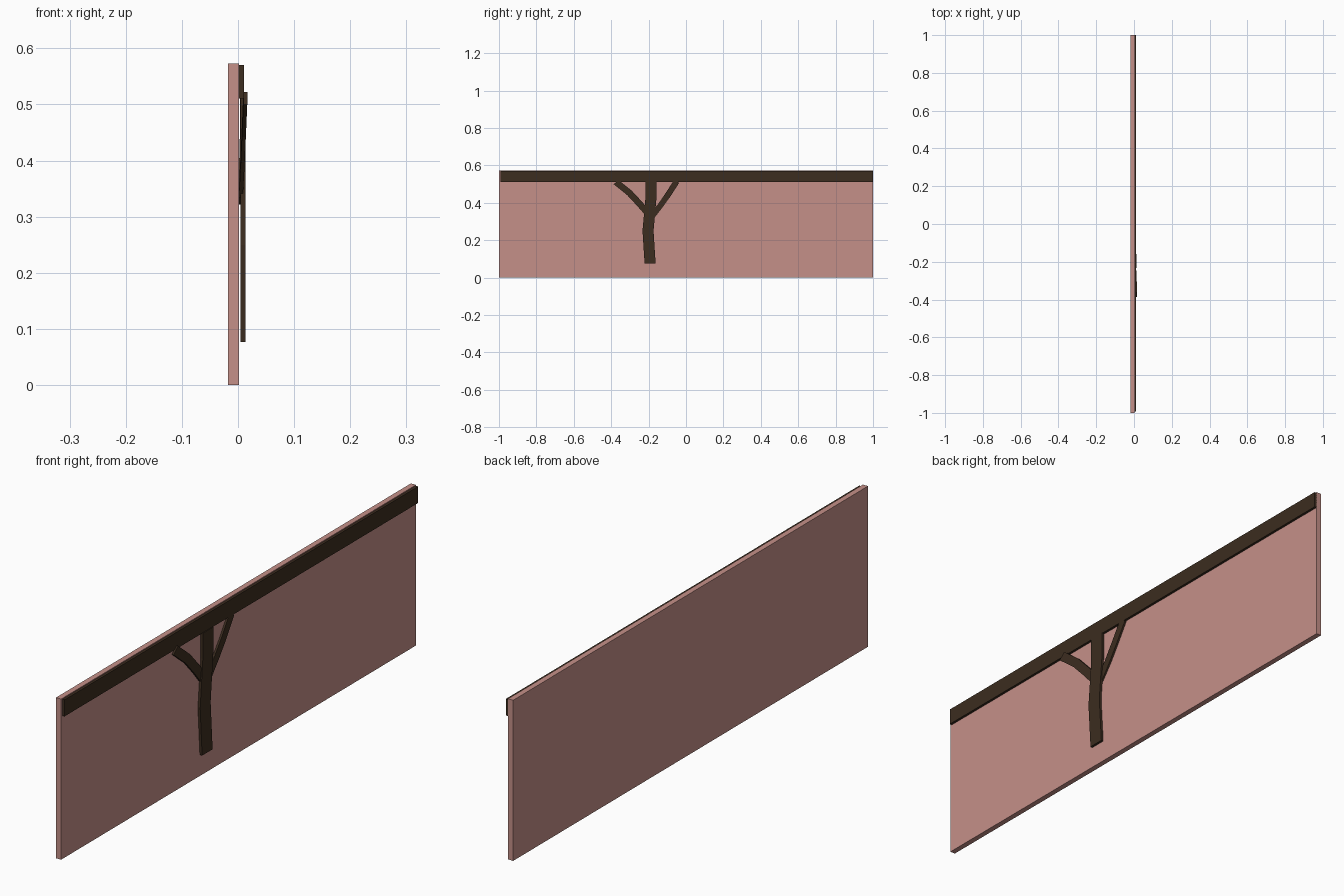
import bpy, bmesh
from mathutils import Vector

if "Cube" in bpy.data.objects:
    bpy.data.objects.remove(bpy.data.objects["Cube"])


def material(name, color):
    m = bpy.data.materials.new(name)
    m.diffuse_color = color
    m.use_nodes = True
    m.node_tree.nodes["Principled BSDF"].inputs["Base Color"].default_value = m.diffuse_color
    return m


plaster = material("plaster", (0.56, 0.28, 0.25, 1))
wood = material("dark_wood", (0.045, 0.026, 0.014, 1))


def finish(name, bm, mat):
    bmesh.ops.recalc_face_normals(bm, faces=bm.faces)
    me = bpy.data.meshes.new(name)
    bm.to_mesh(me)
    bm.free()
    me.materials.append(mat)
    ob = bpy.data.objects.new(name, me)
    bpy.context.collection.objects.link(ob)
    return ob


def box(name, lo, hi, mat):
    lo, hi = Vector(lo), Vector(hi)
    bm = bmesh.new()
    bmesh.ops.create_cube(bm, size=1)
    bmesh.ops.scale(bm, vec=hi - lo, verts=bm.verts)
    bmesh.ops.translate(bm, vec=(lo + hi) / 2, verts=bm.verts)
    return finish(name, bm, mat)


def timber(name, path, width, depth, side, mat):
    """Bent rectangular timber swept along path; side is its width direction."""
    bm = bmesh.new()
    s = Vector(side).normalized() * width / 2
    d = Vector((depth / 2, 0, 0))
    rings = []
    for p in path:
        p = Vector(p)
        rings.append([bm.verts.new(q) for q in (p - s - d, p + s - d, p + s + d, p - s + d)])
    for a, b in zip(rings, rings[1:]):
        for i in range(4):
            j = (i + 1) % 4
            bm.faces.new((a[i], a[j], b[j], b[i]))
    bm.faces.new(rings[0])
    bm.faces.new(rings[-1])
    return finish(name, bm, mat)


# Wall panel and the long beam along its top
box("wall_panel", (-0.018, -1, 0), (0.002, 1, 0.573), plaster)
box("top_beam", (0.001, -0.993, 0.511), (0.011, 1, 0.57), wood)

# Slightly crooked post
timber("post", [(0.009, -0.192, 0.077), (0.009, -0.203, 0.25),
                (0.009, -0.188, 0.42), (0.009, -0.188, 0.512)],
       0.059, 0.009, (0, 1, 0), wood)

# Curved braces branching from the post to the beam
timber("left_brace", [(0.005, -0.205, 0.345), (0.008, -0.25, 0.397),
                      (0.0105, -0.302, 0.453), (0.013, -0.374, 0.511)],
       0.034, 0.007, (0, 0.78, 0.7), wood)
timber("right_brace", [(0.004, -0.18, 0.33), (0.0055, -0.135, 0.388),
                       (0.007, -0.095, 0.445), (0.0075, -0.05, 0.515)],
       0.031, 0.007, (0, 0.84, -0.5), wood)
